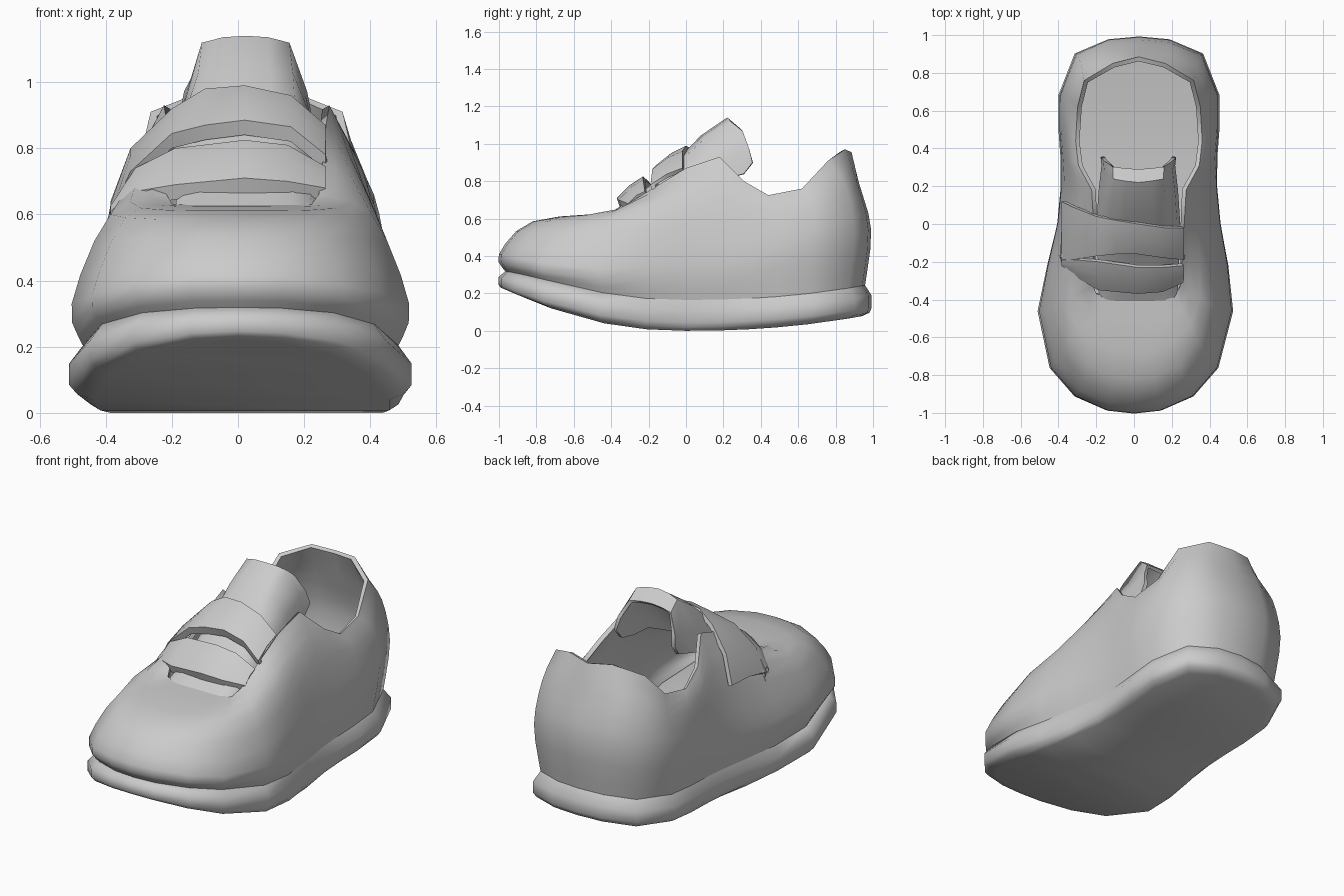
import bpy
from mathutils import Vector

if "Cube" in bpy.data.objects:
    bpy.data.objects.remove(bpy.data.objects["Cube"])


def skew(p):
    # slight sideways lean of the heel and throat towards +x
    t = min(max((p[1] + 0.6) / 0.5, 0), 1)
    return (p[0] + 0.026 * t, p[1], p[2])


def finish(name, verts, faces, thickness=0, angle=0.75):
    mesh = bpy.data.meshes.new(name)
    mesh.from_pydata(verts, [], faces)
    obj = bpy.data.objects.new(name, mesh)
    bpy.context.collection.objects.link(obj)
    bpy.ops.object.select_all(action='DESELECT')
    obj.select_set(True)
    bpy.context.view_layer.objects.active = obj
    if thickness:
        mod = obj.modifiers.new("thickness", 'SOLIDIFY')
        mod.thickness = thickness
        mod.offset = -1
        bpy.ops.object.modifier_apply(modifier=mod.name)
    bpy.ops.object.shade_smooth_by_angle(angle=angle)
    return obj


def mirrored(half):
    # toe-to-heel half ring -> full counter-clockwise ring
    return [skew(p) for p in half] + [skew((-p[0], p[1], p[2])) for p in half[-2:0:-1]]


def loft(rings, closed=True):
    n = len(rings[0])
    verts = [p for ring in rings for p in ring]
    faces = [(r * n + i, r * n + (i + 1) % n, (r + 1) * n + (i + 1) % n, (r + 1) * n + i)
             for r in range(len(rings) - 1) for i in range(n if closed else n - 1)]
    return verts, faces


def cap(start, n, flip):
    # bridge left and right halves of a mirrored ring
    faces = []
    for i in range(n // 2):
        ids = [start + i, start + i + 1, start + (n - i - 1) % n, start + (n - i) % n]
        ids = list(dict.fromkeys(ids))
        faces.append(ids[::-1] if flip else ids)
    return faces


def sole_point(p, inset_x, inset_y, dz):
    # sole follows the outline with toe spring and a slightly raised heel;
    # insets fade out along the waist of the foot
    x, y = p[0], p[1]
    fade = min(1, 0.35 + abs(y) / 0.7)
    z = (0.22 if y < 0 else 0.08) * abs(y) ** 2.2 + dz * (1 - 0.4 * max(0, -y) ** 5)
    return (x * (1 - inset_x * fade), y * (1 - inset_y), z)


def catmull(a, b, c, d, t):
    return 0.5 * (2 * b + (c - a) * t + (2 * a - 5 * b + 4 * c - d) * t ** 2 + (3 * b - a - 3 * c + d) * t ** 3)


# Half guide rings from toe centre round to heel centre
bulge = [(0, -1, .41), (.14, -.985, .41), (.31, -.91, .39), (.44, -.76, .36), (.51, -.46, .33),
         (.475, -.22, .34), (.43, 0, .35), (.41, .2, .36), (.41, .35, .38), (.42, .5, .42),
         (.42, .68, .46), (.335, .9, .51), (.16, .975, .54), (0, .99, .54)]
shoulder = [(0, -.82, .585), (.11, -.81, .585), (.24, -.75, .585), (.34, -.62, .59), (.395, -.42, .60),
            (.375, -.2, .65), (.35, 0, .70), (.34, .2, .73), (.37, .34, .67), (.385, .49, .63),
            (.385, .68, .66), (.31, .86, .76), (.15, .915, .79), (0, .925, .79)]
rim = [(0, -.38, .63), (.08, -.38, .63), (.15, -.38, .63), (.21, -.37, .63), (.23, -.33, .66),
       (.235, -.18, .76), (.24, 0, .87), (.25, .18, .93), (.32, .31, .80), (.335, .44, .725),
       (.325, .62, .76), (.29, .76, .91), (.14, .85, .97), (0, .885, .955)]

# Upper shell
base = [sole_point(p, .065, .033, .165) for p in bulge]
guides = [[Vector(p) for p in ring] for ring in (base, bulge, shoulder, rim)]
rings = []
for s in range(3):
    for k in range(3):
        rings.append(mirrored([tuple(catmull(guides[max(s - 1, 0)][i], guides[s][i], guides[s + 1][i],
                                             guides[min(s + 2, 3)][i], k / 3)) for i in range(len(rim))]))
rings.append(mirrored(rim))
finish("upper", *loft(rings), thickness=.025, angle=1.15)

# Sole with turned-up toe
levels = [(.12, .05, .0), (.03, .01, .018), (-.015, -.003, .045), (-.015, -.003, .11), (.065, .033, .165)]
rings = [mirrored([sole_point(p, *level) for p in bulge]) for level in levels]
verts, faces = loft(rings)
n = len(rings[0])
faces += cap(0, n, True) + cap((len(rings) - 1) * n, n, False)
finish("sole", verts, faces, angle=1.0)

# Arched tongue: centre y, centre z, half width, backward curl, drop of the sides
arc = [(1, 1), (.93, .6), (.68, .07), (.35, .015)]
profile = [(-u, d) for u, d in arc] + [(0, 0)] + arc[::-1]
rows = []
for y, z, w, back, drop in [(-.42, .62, .2, 0, .01), (-.36, .66, .21, .0, .03), (-.2, .775, .215, .02, .08),
                            (-.03, .93, .22, .06, .14), (.08, 1.045, .21, .1, .24), (.22, 1.14, .195, .09, .3),
                            (.29, 1.08, .2, .065, .18)]:
    rows.append([(.023 + w * u, y + back * d ** .6, z - drop * d) for u, d in profile])
finish("tongue", *loft(rows, closed=False), thickness=.02, angle=1.0)


# Straps: x, front y, front z, back y, back z at each step across the foot
def strap(name, steps):
    lip = [(x, fy + .015, fz - .045) for x, fy, fz, by, bz in steps]
    front = [(x, fy, fz) for x, fy, fz, by, bz in steps]
    mid = [(x, (fy + by) / 2, (fz + bz) / 2 + .012) for x, fy, fz, by, bz in steps]
    back = [(x, by, bz) for x, fy, fz, by, bz in steps]
    finish(name, *loft([lip, front, mid, back], closed=False), thickness=.025)


strap("upper_strap", [(-.385, -.2, .60, .12, .64), (-.325, -.19, .73, .09, .80), (-.2, -.17, .845, .04, .92),
                      (-.1, -.16, .87, .02, .98), (.02, -.16, .885, 0, .99), (.16, -.18, .865, -.02, .96),
                      (.265, -.19, .78, -.02, .87)])
strap("lower_strap", [(-.385, -.22, .61, -.19, .62), (-.31, -.28, .67, -.19, .74), (-.19, -.35, .69, -.2, .80),
                      (.02, -.37, .71, -.23, .825), (.15, -.36, .70, -.23, .81), (.265, -.31, .68, -.22, .745)])
